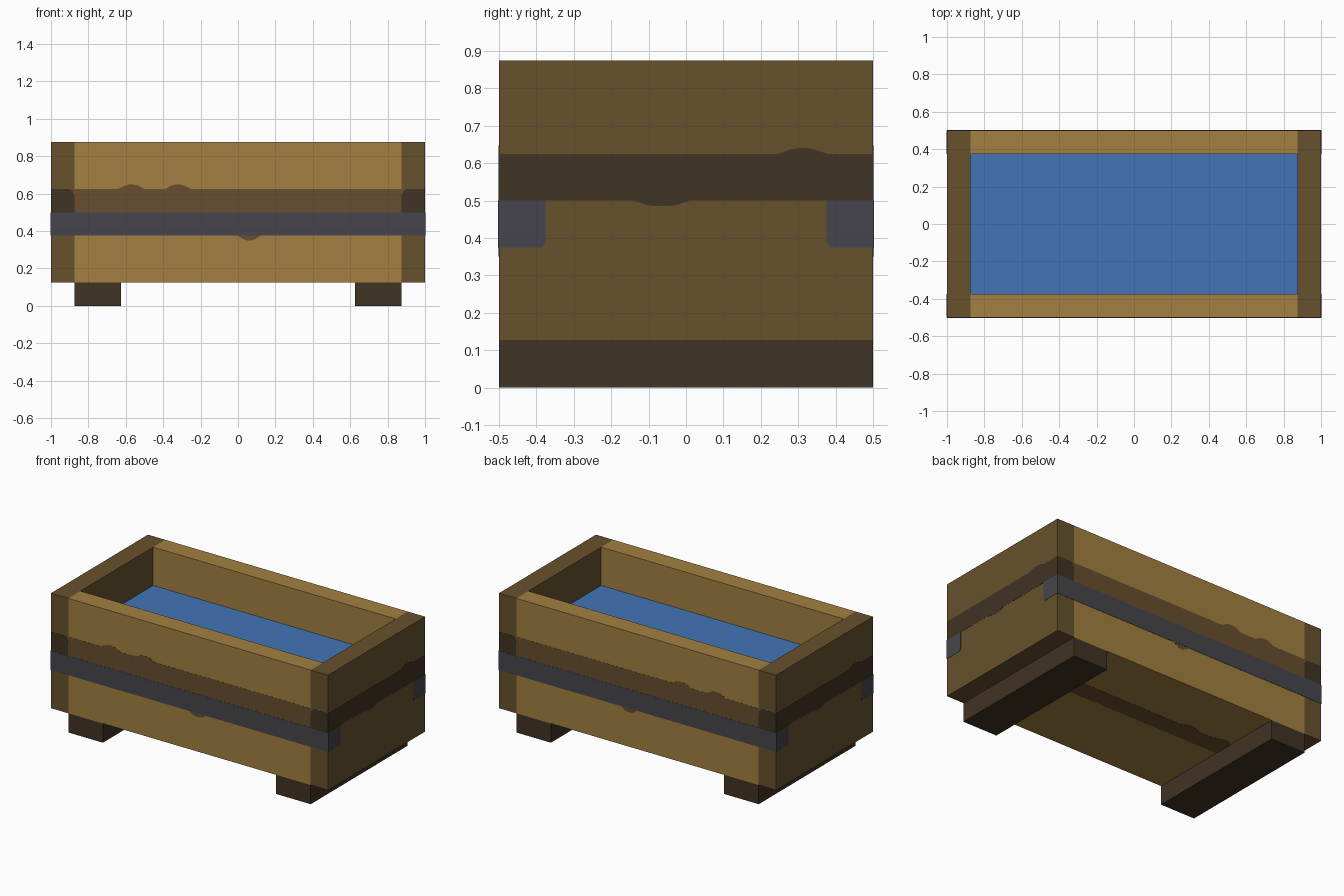
import bpy, math
from mathutils import Matrix, Vector

cube = bpy.data.objects.get("Cube")
if cube:
    bpy.data.objects.remove(cube, do_unlink=True)


def material(name, rgb):
    linear = [((c / 255 + 0.055) / 1.055) ** 2.4 for c in rgb] + [1]
    mat = bpy.data.materials.new(name)
    mat.use_nodes = True
    mat.diffuse_color = linear
    bsdf = mat.node_tree.nodes["Principled BSDF"]
    bsdf.inputs["Base Color"].default_value = linear
    bsdf.inputs["Roughness"].default_value = 0.9
    return mat


light_wood = material("light wood", (163, 128, 65))
brown_wood = material("brown wood", (103, 81, 45))
stain_wood = material("stained wood", (103, 78, 46))
dark_wood = material("dark wood", (64, 51, 35))
iron = material("iron", (70, 69, 76))
blue = material("water blue", (66, 117, 183))


def add_mesh(name, verts, faces, mat):
    mesh = bpy.data.meshes.new(name)
    mesh.from_pydata(verts, [], faces)
    mesh.materials.append(mat)
    obj = bpy.data.objects.new(name, mesh)
    bpy.context.collection.objects.link(obj)
    return obj


def plate(name, outline, depth, frame, mat):
    """Extrude a counter-clockwise outline outwards along the frame's z axis."""
    n = len(outline)
    verts = [frame @ Vector((u, v, d)) for d in (0, depth) for u, v in outline]
    sides = [(i, (i + 1) % n, (i + 1) % n + n, i + n) for i in range(n)]
    caps = [tuple(reversed(range(n))), tuple(range(n, 2 * n))]
    return add_mesh(name, verts, sides + caps, mat)


def box(name, x0, x1, y0, y1, z0, z1, mat):
    outline = [(x0, y0), (x1, y0), (x1, y1), (x0, y1)]
    return plate(name, outline, z1 - z0, Matrix.Translation((0, 0, z0)), mat)


def bump(centre, half, level, height):
    """Points of a soft bump on a horizontal edge, from low u to high u."""
    return [(centre + half * t, level + height * h)
            for t, h in ((-1, 0), (-0.5, 0.8), (-0.2, 1), (0.2, 1), (0.5, 0.8), (1, 0))]


# Walls, floor and water
for side, s in (("front", -1), ("back", 1)):
    box(side + "_plank", -0.875, 0.875, *sorted((s * 0.375, s * 0.5)), 0.125, 0.875, light_wood)
for side, s in (("right", -1), ("left", 1)):
    x_range = sorted((s * 0.875, s * 1.0))
    box(side + "_end_board", *x_range, -0.5, 0.5, 0.125, 0.875, brown_wood)
    box(side + "_foot", *sorted((s * 0.625, s * 0.875)), -0.5, 0.5, 0, 0.125, dark_wood)
box("floor", -0.875, 0.875, -0.375, 0.375, 0.125, 0.25, light_wood)
box("water", -0.875, 0.875, -0.375, 0.375, 0.25, 0.625, blue)

THIN, THICK = 0.001, 0.002
top_bumps = bump(-0.57, 0.07, 0.625, 0.023) + bump(-0.32, 0.07, 0.625, 0.023)

# Painted bands on the long sides: u runs along x, mirrored on the back
stain = ([(-0.875, 0.375)] + bump(0.06, 0.06, 0.375, -0.025) + [(0.875, 0.375), (0.875, 0.625)]
         + top_bumps[::-1] + [(-0.875, 0.625)])
end_band = [(0.875, 0.5), (1, 0.5), (1, 0.625), (0.9, 0.625), (0.885, 0.615), (0.875, 0.59)]
for side, s in (("front", -1), ("back", 1)):
    frame = Matrix(((1, 0, 0, 0), (0, 0, s, s * 0.5), (0, 1, 0, 0), (0, 0, 0, 1)))
    plate(side + "_stain", stain, THIN, frame, stain_wood)
    plate(side + "_iron_band", [(-1, 0.375), (1, 0.375), (1, 0.5), (-1, 0.5)], THICK, frame, iron)
    for end, m in (("right", -1), ("left", 1)):
        outline = [(m * u, v) for u, v in end_band][::m]
        plate(side + "_" + end + "_dark_band", outline, THIN, frame, dark_wood)

# Painted bands on the ends: the second is the first turned half a circle
end_stain = ([(-0.5, 0.5)] + bump(-0.065, 0.075, 0.5, -0.015) + [(0.5, 0.5), (0.5, 0.625)]
             + bump(0.312, 0.065, 0.625, 0.015)[::-1] + [(-0.5, 0.625)])
iron_tip = [(0.385, 0.375), (0.5, 0.375), (0.5, 0.5), (0.375, 0.5), (0.375, 0.39)]
for end, angle in (("left", 0), ("right", math.pi)):
    face = Matrix(((0, 0, 1, 1), (1, 0, 0, 0), (0, 1, 0, 0), (0, 0, 0, 1)))
    frame = Matrix.Rotation(angle, 4, "Z") @ face
    plate(end + "_end_stain", end_stain, THIN, frame, dark_wood)
    for tag, m in (("a", -1), ("b", 1)):
        outline = [(m * u, v) for u, v in iron_tip][::m]
        plate(end + "_iron_tip_" + tag, outline, THICK, frame, iron)

# Stain under the floor, between the feet
under = [(u, v - 0.5) for u, v in [(-0.625, 0.5), (0.625, 0.5), (0.625, 0.625)] + top_bumps[::-1]]
under_frame = Matrix.Translation((0, 0, 0.125 - THIN))
plate("floor_stain", under, THIN, under_frame, stain_wood)

# Consistent outward normals
import bmesh
for obj in bpy.context.collection.objects:
    if obj.type == "MESH":
        bm = bmesh.new()
        bm.from_mesh(obj.data)
        bmesh.ops.recalc_face_normals(bm, faces=bm.faces)
        bm.to_mesh(obj.data)
        bm.free()
